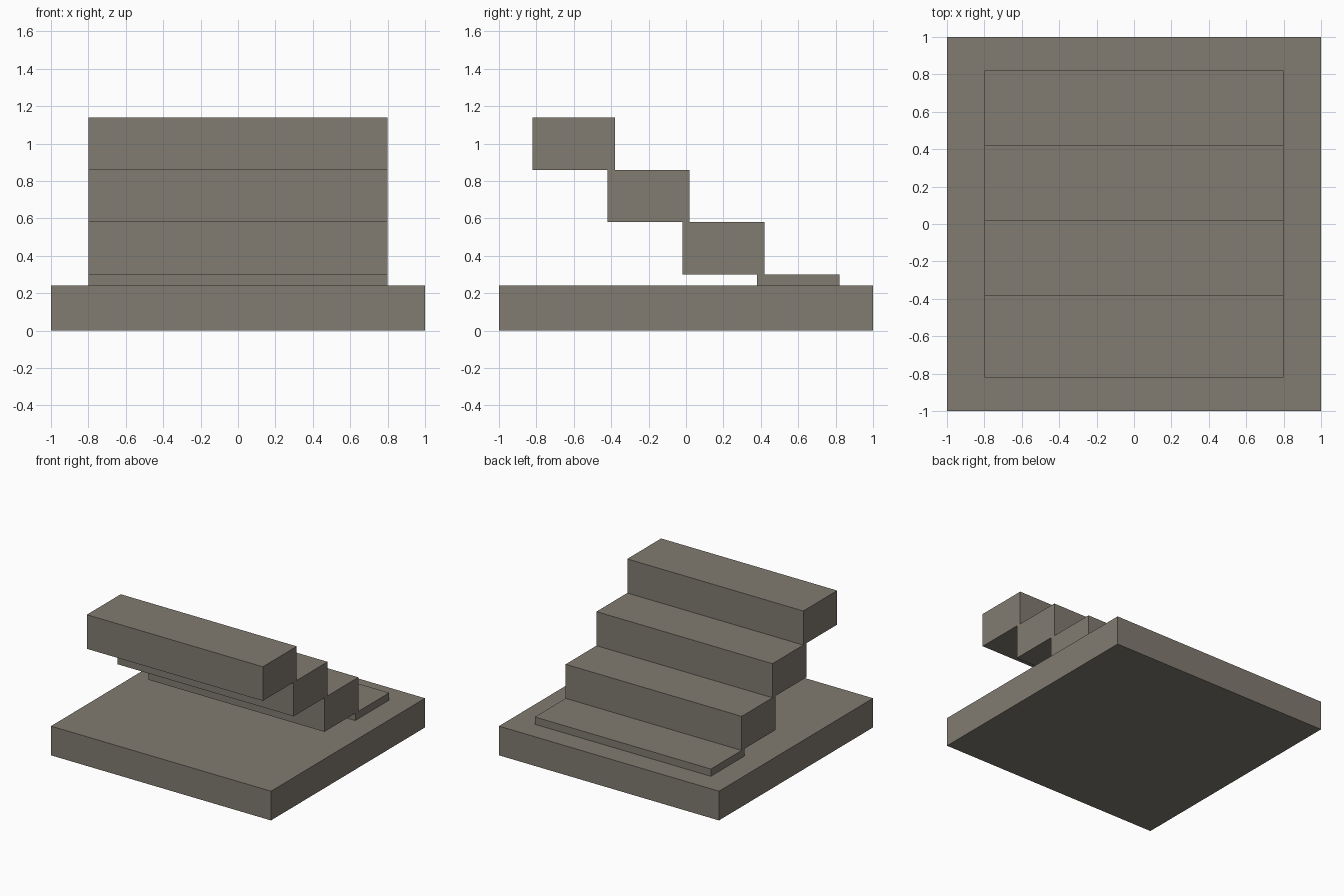
import bpy

if "Cube" in bpy.data.objects:
    bpy.data.objects.remove(bpy.data.objects["Cube"])

stone = bpy.data.materials.new("warm grey stone")
stone.diffuse_color = (0.22, 0.20, 0.165, 1)
stone.use_nodes = True
stone.node_tree.nodes["Principled BSDF"].inputs["Base Color"].default_value = stone.diffuse_color


def box(name, size, center):
    bpy.ops.mesh.primitive_cube_add(size=1, location=center)
    ob = bpy.context.object
    ob.name = name
    ob.scale = size
    bpy.ops.object.transform_apply(location=False, rotation=False, scale=True)
    ob.data.materials.append(stone)
    return ob


# Square base slab
box("base_slab", (2, 2, 0.24), (0, 0, 0.12))

# Four overlapping steps rising from back to front, the lowest sunk into the slab
RISE, RUN, DEPTH = 0.28, 0.4, 0.44
for i in range(4):
    box(f"step_{i + 1}", (1.6, DEPTH, RISE), (0, 0.6 - RUN * i, 0.16 + RISE * i))
